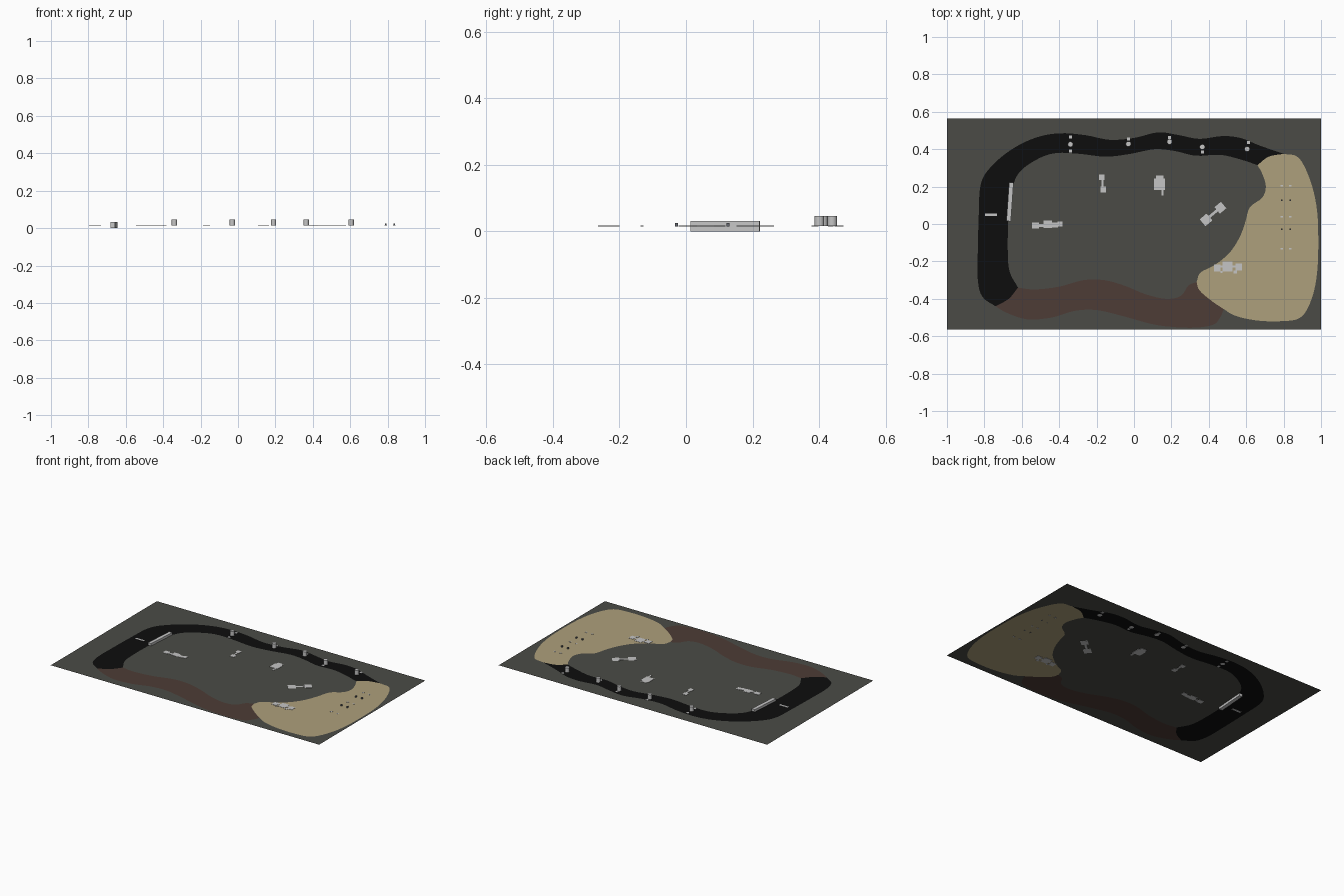
import bpy, bmesh, math
from mathutils import Vector, Matrix
from mathutils.geometry import tessellate_polygon

if "Cube" in bpy.data.objects:
    bpy.data.objects.remove(bpy.data.objects["Cube"])

Z = 0.0158  # ground level


def material(name, rgb):
    m = bpy.data.materials.new(name)
    m.diffuse_color = (*rgb, 1)
    m.use_nodes = True
    m.node_tree.nodes["Principled BSDF"].inputs["Base Color"].default_value = m.diffuse_color
    return m


GROUND = material("dark grey ground", (0.070, 0.071, 0.061))
TAR = material("black asphalt", (0.004, 0.004, 0.004))
DIRT = material("brown dirt", (0.075, 0.045, 0.037))
SAND = material("pale sand", (0.42, 0.35, 0.20))
GREY = material("light grey", (0.56, 0.56, 0.56))
DARK = material("slate grey", (0.13, 0.14, 0.16))


def smooth(pts, n=4):
    """Catmull-Rom curve through the points."""
    p = [Vector(q) for q in pts]
    p = [2 * p[0] - p[1]] + p + [2 * p[-1] - p[-2]]
    out = []
    for a, b, c, d in zip(p, p[1:], p[2:], p[3:]):
        for i in range(n):
            t = i / n
            out.append(0.5 * (2 * b + (c - a) * t + (2 * a - 5 * b + 4 * c - d) * t * t
                              + (3 * b - a - 3 * c + d) * t ** 3))
    return out + [p[-2]]


def loop(*chains):
    """Join chains end to end into one closed loop."""
    return [v for c in chains for v in c[:-1]]


def sheet(name, mat, *loops):
    """Flat area bounded by the first loop, with further loops as holes."""
    loops = [[Vector((v[0], v[1], Z)) for v in l] for l in loops]
    verts = [v for l in loops for v in l]
    me = bpy.data.meshes.new(name)
    me.from_pydata(verts, [], tessellate_polygon(loops))
    bm = bmesh.new()
    bm.from_mesh(me)
    for f in bm.faces:
        f.normal_update()
        if f.normal.z < 0:
            f.normal_flip()
    bm.to_mesh(me)
    bm.free()
    me.materials.append(mat)
    bpy.context.collection.objects.link(bpy.data.objects.new(name, me))


# Track edges, shared between neighbouring surfaces
tar_out = smooth([(.80, .375), (.67, .42), (.57, .46), (.47, .47), (.35, .455), (.24, .475), (.13, .49),
                  (0, .46), (-.13, .45), (-.26, .475), (-.40, .485), (-.53, .46), (-.66, .395),
                  (-.77, .30), (-.82, .21), (-.83, .05), (-.835, -.14), (-.835, -.30),
                  (-.81, -.39), (-.74, -.44)])
tar_in = smooth([(.66, .315), (.57, .345), (.46, .37), (.33, .365), (.22, .39), (.11, .40), (-.02, .375),
                 (-.15, .36), (-.29, .375), (-.41, .38), (-.50, .355), (-.60, .29), (-.645, .21),
                 (-.67, .05), (-.675, -.14), (-.665, -.255), (-.62, -.34)])
dirt_out = smooth([(-.74, -.44), (-.68, -.475), (-.57, -.51), (-.44, -.50), (-.32, -.465), (-.20, -.46),
                   (-.05, -.495), (.12, -.54), (.30, -.555), (.42, -.54), (.46, -.50), (.48, -.455)])
dirt_in = smooth([(-.62, -.34), (-.53, -.35), (-.40, -.335), (-.27, -.30), (-.16, -.30), (-.05, -.33),
                  (.06, -.375), (.17, -.40), (.25, -.385), (.29, -.33), (.335, -.31)])
sand_out = smooth([(.48, -.455), (.54, -.49), (.65, -.515), (.78, -.52), (.89, -.50), (.95, -.40),
                   (.98, -.25), (.985, -.05), (.975, .10), (.94, .24), (.88, .355), (.80, .375)])
sand_in = smooth([(.335, -.31), (.355, -.26), (.43, -.22), (.51, -.155), (.565, -.07), (.595, .01),
                  (.62, .09), (.685, .14), (.705, .20), (.685, .27), (.66, .315)])
tar_dirt = smooth([(-.74, -.44), (-.67, -.40), (-.62, -.34)])
dirt_sand = smooth([(.48, -.455), (.42, -.415), (.35, -.355), (.335, -.31)])
sand_tar = smooth([(.66, .315), (.72, .36), (.80, .375)])

# Flat surfaces
edge = [(-1, -.565), (1, -.565), (1, .565), (-1, .565)]
sheet("outer_ground", GROUND, edge, loop(tar_out, dirt_out, sand_out))
sheet("infield", GROUND, loop(tar_in, dirt_in, sand_in))
sheet("asphalt_track", TAR, loop(tar_out, tar_dirt, tar_in[::-1], sand_tar))
sheet("dirt_track", DIRT, loop(dirt_out, dirt_sand, dirt_in[::-1], tar_dirt[::-1]))
sheet("sand_track", SAND, loop(sand_out, sand_tar[::-1], sand_in[::-1], dirt_sand[::-1]))


def boxes(name, mat, items, z0=Z - .0015, z1=Z + .0015):
    """One object made of boxes: (x, y, width, depth[, turn in degrees])."""
    bm = bmesh.new()
    for x, y, w, d, *r in items:
        turn = Matrix.Rotation(math.radians(r[0] if r else 0), 4, 'Z')
        bmesh.ops.create_cube(bm, size=1, matrix=Matrix.Translation((x, y, (z0 + z1) / 2)) @ turn
                              @ Matrix.Diagonal((w, d, z1 - z0, 1)))
    me = bpy.data.meshes.new(name)
    bm.to_mesh(me)
    bm.free()
    me.materials.append(mat)
    bpy.context.collection.objects.link(bpy.data.objects.new(name, me))


# Long barrier and start line
boxes("barrier_wall", GREY, [(-.663, .118, .024, .207, -4)], 0, .0316)
boxes("start_line", GREY, [(-.765, .05, .065, .014)])

# Infield building footprints
boxes("west_buildings", GREY, [(-.527, -.007, .036, .032), (-.49, -.008, .04, .014), (-.462, -.002, .045, .04),
                               (-.423, -.006, .034, .026), (-.395, 0, .028, .028)])
boxes("north_buildings", GREY, [(-.172, .25, .03, .03), (-.168, .215, .01, .045), (-.165, .185, .03, .032)])
boxes("centre_building", GREY, [(.137, .212, .058, .06), (.137, .25, .04, .02), (.152, .167, .012, .03)])
boxes("east_buildings", GREY, [(.385, .022, .048, .048, 40), (.462, .087, .045, .045, 40),
                               (.423, .055, .07, .014, 40)])
boxes("south_buildings", GREY, [(.445, -.235, .036, .038), (.50, -.227, .052, .054), (.56, -.23, .034, .038),
                                (.50, -.227, .09, .012), (.542, -.257, .018, .016), (.468, -.257, .012, .012)])

# Row of gate markers along the back straight
for i, (x, y, pads) in enumerate([(-.34, .426, (.466, .39)), (-.03, .428, (.455,)), (.19, .44, (.463,)),
                                  (.365, .412, (.386,)), (.605, .401, (.435,))]):
    bpy.ops.mesh.primitive_cylinder_add(vertices=16, radius=.0145, depth=.031, location=(x, y, Z + .015))
    ob = bpy.context.object
    ob.name = f"marker_drum_{i + 1}"
    ob.data.materials.append(GREY)
    bpy.ops.object.shade_smooth_by_angle()
    dx = .008 if x > .5 else 0
    boxes(f"marker_pad_{i + 1}", GREY, [(x + dx, p, .016, .016) for p in pads])

# Small pairs of posts on the sand
cols = (.79, .835)
boxes("sand_pads", GREY, [(x, y, .014, .009) for x in cols for y in (.205, .038, -.132)])
boxes("sand_posts", DARK, [(x, y, .007, .009) for x in cols for y in (.127, -.028)], Z - .0015, Z + .0095)
